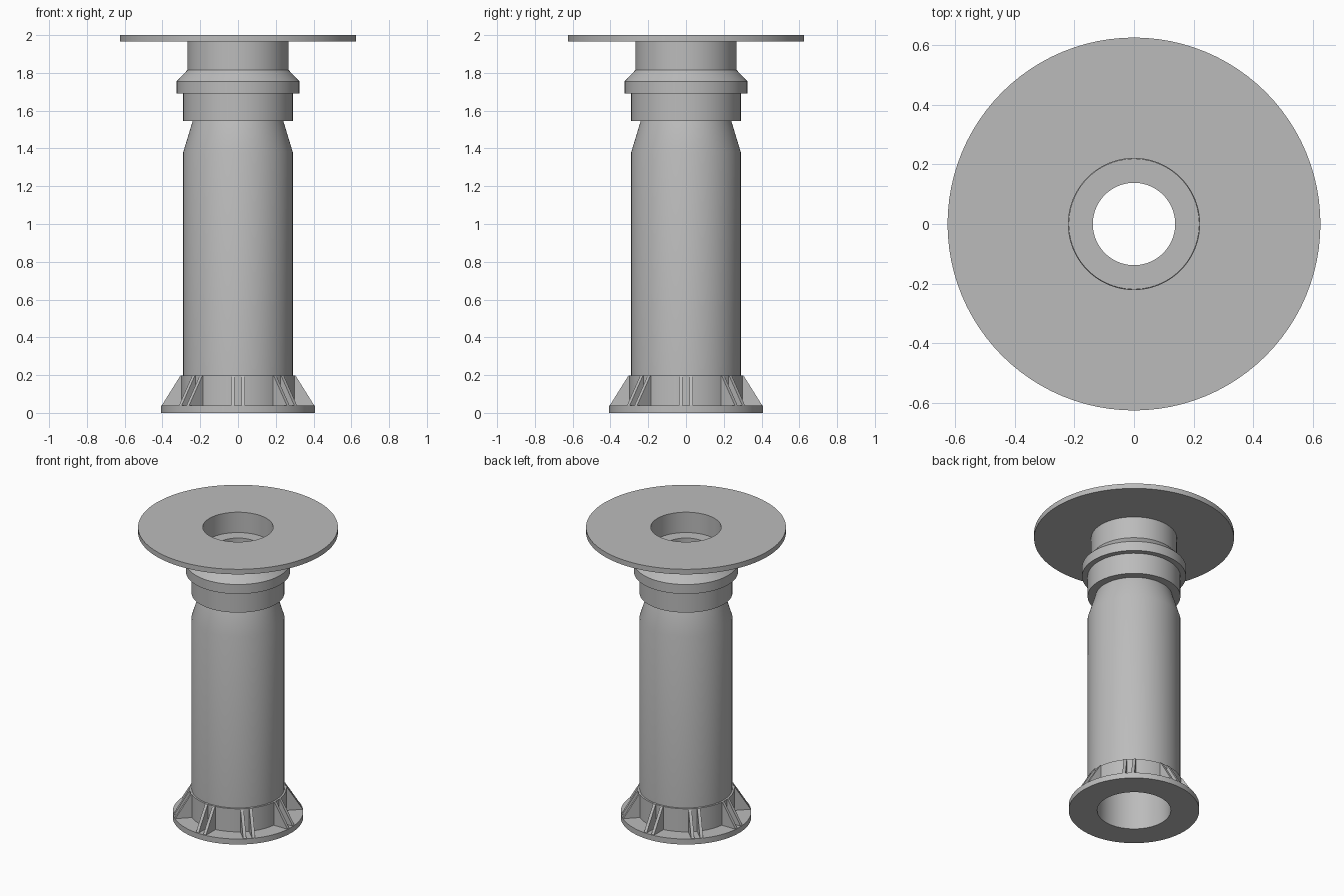
import bpy, bmesh, math
from mathutils import Matrix, Vector

if "Cube" in bpy.data.objects:
    bpy.data.objects.remove(bpy.data.objects["Cube"], do_unlink=True)

grey = bpy.data.materials.new("plain grey")
grey.use_nodes = True
grey.diffuse_color = (0.5, 0.5, 0.5, 1)
grey.node_tree.nodes["Principled BSDF"].inputs["Base Color"].default_value = (0.5, 0.5, 0.5, 1)


def finish(name, bm):
    bmesh.ops.recalc_face_normals(bm, faces=bm.faces)
    mesh = bpy.data.meshes.new(name)
    bm.to_mesh(mesh)
    bm.free()
    mesh.materials.append(grey)
    obj = bpy.data.objects.new(name, mesh)
    bpy.context.collection.objects.link(obj)
    bpy.ops.object.select_all(action="DESELECT")
    obj.select_set(True)
    bpy.context.view_layer.objects.active = obj
    bpy.ops.object.shade_smooth_by_angle(angle=math.radians(30))
    return obj


def lathe(name, profile, steps=96):
    """Revolve a closed (radius, height) outline about z."""
    bm = bmesh.new()
    verts = [bm.verts.new((r, 0, z)) for r, z in profile]
    edges = [bm.edges.new((v, verts[i - 1])) for i, v in enumerate(verts)]
    bmesh.ops.spin(bm, geom=verts + edges, cent=(0, 0, 0), axis=(0, 0, 1),
                   angle=math.tau, steps=steps, use_duplicate=False)
    bmesh.ops.remove_doubles(bm, verts=bm.verts, dist=1e-4)
    return finish(name, bm)


# Hollow body with a tapered shoulder and a narrow throat
lathe("body_tube", [(0.29, 0), (0.29, 1.38), (0.24, 1.545), (0.219, 1.61), (0.219, 1.86),
                    (0.138, 1.86), (0.138, 1.61), (0.23, 1.38), (0.23, 0)])

# Stepped collar and neck
lathe("collar", [(0.22, 1.545), (0.29, 1.545), (0.29, 1.69), (0.325, 1.69), (0.325, 1.755),
                 (0.268, 1.815), (0.268, 1.965), (0.22, 1.965)])

# Wide plate on top
lathe("top_flange", [(0.22, 1.965), (0.625, 1.965), (0.625, 2.0), (0.22, 2.0)])

# Foot ring with its sleeve
lathe("base_flange", [(0.29, 0), (0.408, 0), (0.408, 0.038), (0.302, 0.038),
                      (0.302, 0.197), (0.29, 0.197)])

# Paired sloping ribs around the foot
bm = bmesh.new()
outline = [(0.292, 0.03), (0.402, 0.03), (0.402, 0.042), (0.305, 0.197), (0.292, 0.197)]
width = 0.02
for k in range(8):
    turn = Matrix.Rotation(k * math.tau / 8, 4, "Z")
    for side in (-1, 1):
        y = side * 0.028 - width / 2
        face = bm.faces.new([bm.verts.new(turn @ Vector((r, y, z))) for r, z in outline])
        out = bmesh.ops.extrude_face_region(bm, geom=[face])
        moved = [g for g in out["geom"] if isinstance(g, bmesh.types.BMVert)]
        bmesh.ops.translate(bm, verts=moved, vec=turn @ Vector((0, width, 0)))
        if not face.is_valid:
            continue
finish("base_ribs", bm)
